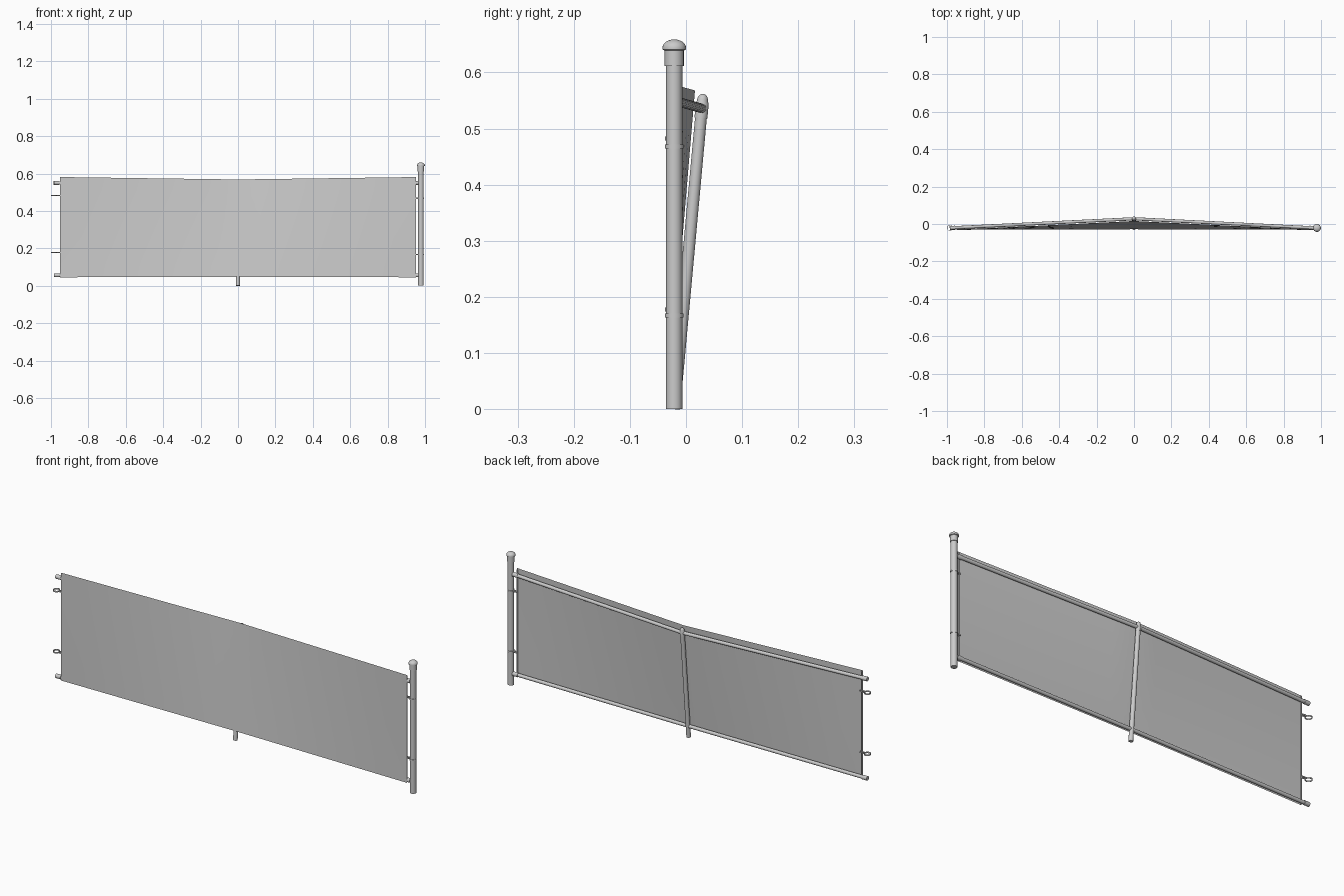
import bpy, bmesh, math
from mathutils import Vector

if "Cube" in bpy.data.objects:
    bpy.data.objects.remove(bpy.data.objects["Cube"])

PX, PY = 0.978, -0.021            # terminal post position


def make(name, bm, smooth=True):
    bmesh.ops.recalc_face_normals(bm, faces=bm.faces)
    me = bpy.data.meshes.new(name)
    bm.to_mesh(me)
    bm.free()
    ob = bpy.data.objects.new(name, me)
    bpy.context.collection.objects.link(ob)
    if smooth:
        bpy.ops.object.select_all(action='DESELECT')
        ob.select_set(True)
        bpy.context.view_layer.objects.active = ob
        bpy.ops.object.shade_smooth_by_angle(angle=math.radians(35))
    return ob


def lathe(name, base, axis, profile, n=24, closed=False):
    """Spin (radius, height) pairs around an axis starting at base."""
    axis = Vector(axis).normalized()
    rot = Vector((0, 0, 1)).rotation_difference(axis)
    bm = bmesh.new()
    rings = []
    for r, h in profile:
        rings.append([bm.verts.new(Vector(base) + rot @ Vector(
            (r * math.cos(2 * math.pi * i / n), r * math.sin(2 * math.pi * i / n), h)))
            for i in range(n)])
    pairs = list(zip(rings, rings[1:]))
    if closed:
        pairs.append((rings[-1], rings[0]))
    else:
        bm.faces.new(rings[0])
        bm.faces.new(rings[-1])
    for a, b in pairs:
        for i in range(n):
            j = (i + 1) % n
            bm.faces.new((a[i], a[j], b[j], b[i]))
    return make(name, bm)


def rod(name, a, b, r, n=16):
    d = Vector(b) - Vector(a)
    return lathe(name, a, d, [(r, 0), (r, d.length)], n)


def box(name, center, size):
    bm = bmesh.new()
    bmesh.ops.create_cube(bm, size=1)
    bmesh.ops.scale(bm, vec=size, verts=bm.verts)
    bmesh.ops.translate(bm, vec=center, verts=bm.verts)
    return make(name, bm, False)


def dome(r, z0, h, steps=6):
    return [(r * math.cos(t) + 1e-4, z0 + h * math.sin(t))
            for t in [math.pi / 2 * k / steps for k in range(steps + 1)]]


# Terminal post with collar and domed cap
lathe("terminal_post", (PX, PY, 0), (0, 0, 1), [(0.0145, 0), (0.0145, 0.63)])
lathe("terminal_post_cap", (PX, PY, 0), (0, 0, 1),
      [(0.017, 0.612), (0.017, 0.639), (0.021, 0.641)] + dome(0.021, 0.644, 0.015))

# Leaning middle post with loop cap
foot, head = Vector((0, PY, 0)), Vector((0, 0.029, 0.545))
lean, length = head - foot, (head - foot).length
rod("middle_post", foot, head, 0.0105, 24)
lathe("middle_post_cap", foot, lean,
      [(0.0115, length - 0.026), (0.0115, length)] + dome(0.0098, length + 0.004, 0.013))

# Top and bottom rails: two halves meeting at the middle post
for level, ze, ym, zm in (("top", 0.55, 0.028, 0.536), ("bottom", 0.056, -0.016, 0.056)):
    for side, s in (("left", -1), ("right", 1)):
        mid = Vector((0, ym, zm))
        end = Vector((s * (0.985 if s < 0 else 0.965), PY, ze))
        d = (end - mid).normalized()
        rod(f"{level}_rail_{side}", mid, end - d * 0.005, 0.0085)
        # Rail end cup
        rod(f"{level}_rail_cup_{side}", end - d * 0.028, end, 0.0105)

# Mesh sheet, bent back towards the middle post
bm = bmesh.new()
NX, NZ = 16, 8
grid = []
for i in range(NX + 1):
    u = 2 * i / NX - 1
    m = 1 - abs(u)
    bottom = Vector((u * 0.952, -0.031 + 0.003 * m, 0.045 + 0.003 * m))
    top = Vector((u * 0.952, -0.031 + 0.047 * m, 0.581 - 0.013 * m))
    grid.append([bm.verts.new(bottom.lerp(top, k / NZ)) for k in range(NZ + 1)])
for a, b in zip(grid, grid[1:]):
    for k in range(NZ):
        bm.faces.new((a[k], b[k], b[k + 1], a[k + 1]))
make("mesh_sheet", bm)

# Tension bars and bands at both ends
for side, s, heights in (("left", -1, (0.178, 0.482)), ("right", 1, (0.167, 0.468))):
    rod(f"tension_bar_{side}", (s * 0.947, -0.027, 0.047), (s * 0.947, -0.027, 0.576), 0.003, 8)
    cx = s * (0.9835 if s < 0 else PX)
    for k, z in enumerate(heights):
        tag = f"{side}_{k + 1}"
        lathe("tension_band_" + tag, (cx, PY, z - 0.0035), (0, 0, 1),
              [(0.0165, 0), (0.0165, 0.007), (0.0145, 0.007), (0.0145, 0)], closed=True)
        inner = abs(cx) - 0.0145
        for dy in (-0.004, 0.004):
            box(f"band_tab_{tag}", (s * (inner + 0.944) / 2, PY + dy, z),
                (inner - 0.944, 0.002, 0.007))
        rod("band_bolt_" + tag, (s * 0.957, PY - 0.008, z), (s * 0.957, PY + 0.009, z), 0.0025, 8)
